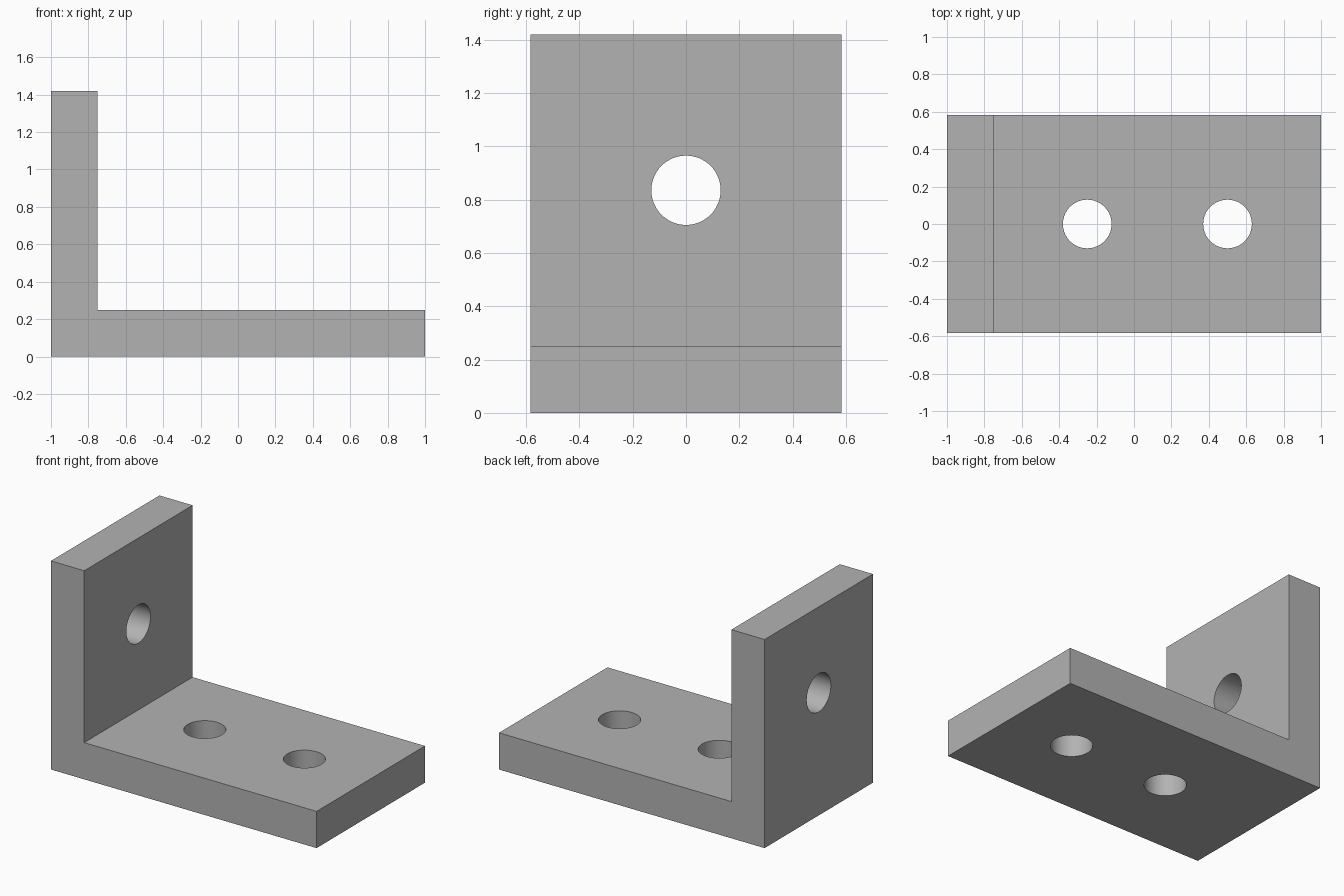
import bpy
import bmesh
from math import pi, radians
from mathutils import Matrix

cube = bpy.data.objects.get("Cube")
if cube:
    bpy.data.objects.remove(cube, do_unlink=True)

LENGTH, HEIGHT, HALF_WIDTH = 2.0, 1.42, 0.583
THICK, HOLE_RADIUS = 0.25, 0.13

# Plain grey metal
grey = bpy.data.materials.new("grey metal")
grey.use_nodes = True
colour = (0.45, 0.45, 0.45, 1)
grey.diffuse_color = colour
grey.node_tree.nodes["Principled BSDF"].inputs["Base Color"].default_value = colour


def add_object(name, bm):
    bmesh.ops.recalc_face_normals(bm, faces=bm.faces)
    mesh = bpy.data.meshes.new(name)
    bm.to_mesh(mesh)
    bm.free()
    obj = bpy.data.objects.new(name, mesh)
    mesh.materials.append(grey)
    bpy.context.collection.objects.link(obj)
    return obj


# L-shaped profile extruded across the width
left, right = -LENGTH / 2, LENGTH / 2
inner = left + THICK
profile = [(left, 0), (right, 0), (right, THICK), (inner, THICK),
           (inner, HEIGHT), (left, HEIGHT)]
bm = bmesh.new()
face = bm.faces.new([bm.verts.new((x, -HALF_WIDTH, z)) for x, z in profile])
extruded = bmesh.ops.extrude_face_region(bm, geom=[face])["geom"]
bmesh.ops.translate(bm, vec=(0, 2 * HALF_WIDTH, 0),
                    verts=[g for g in extruded if isinstance(g, bmesh.types.BMVert)])
bracket = add_object("angle_bracket", bm)


# Bolt holes: two through the base, one through the upright
def add_hole(name, location, turn=0):
    bm = bmesh.new()
    bmesh.ops.create_cone(bm, cap_ends=True, segments=64, radius1=HOLE_RADIUS,
                          radius2=HOLE_RADIUS, depth=2 * THICK,
                          matrix=Matrix.Translation(location) @ Matrix.Rotation(turn, 4, 'Y'))
    cutter = add_object(name, bm)
    cutter.hide_render = True
    cutter.hide_set(True)
    cut = bracket.modifiers.new(name, 'BOOLEAN')
    cut.operation = 'DIFFERENCE'
    cut.solver = 'EXACT'
    cut.object = cutter
    return cutter


cutters = [add_hole("base_inner_hole", (-0.25, 0, THICK / 2)),
           add_hole("base_outer_hole", (0.5, 0, THICK / 2)),
           add_hole("upright_hole", (left + THICK / 2, 0, 0.835), pi / 2)]

# Apply the cuts, then smooth the hole walls while keeping edges sharp
bpy.context.view_layer.objects.active = bracket
bracket.select_set(True)
for modifier in list(bracket.modifiers):
    bpy.ops.object.modifier_apply(modifier=modifier.name)
for cutter in cutters:
    bpy.data.objects.remove(cutter, do_unlink=True)
bpy.ops.object.shade_smooth_by_angle(angle=radians(30))
